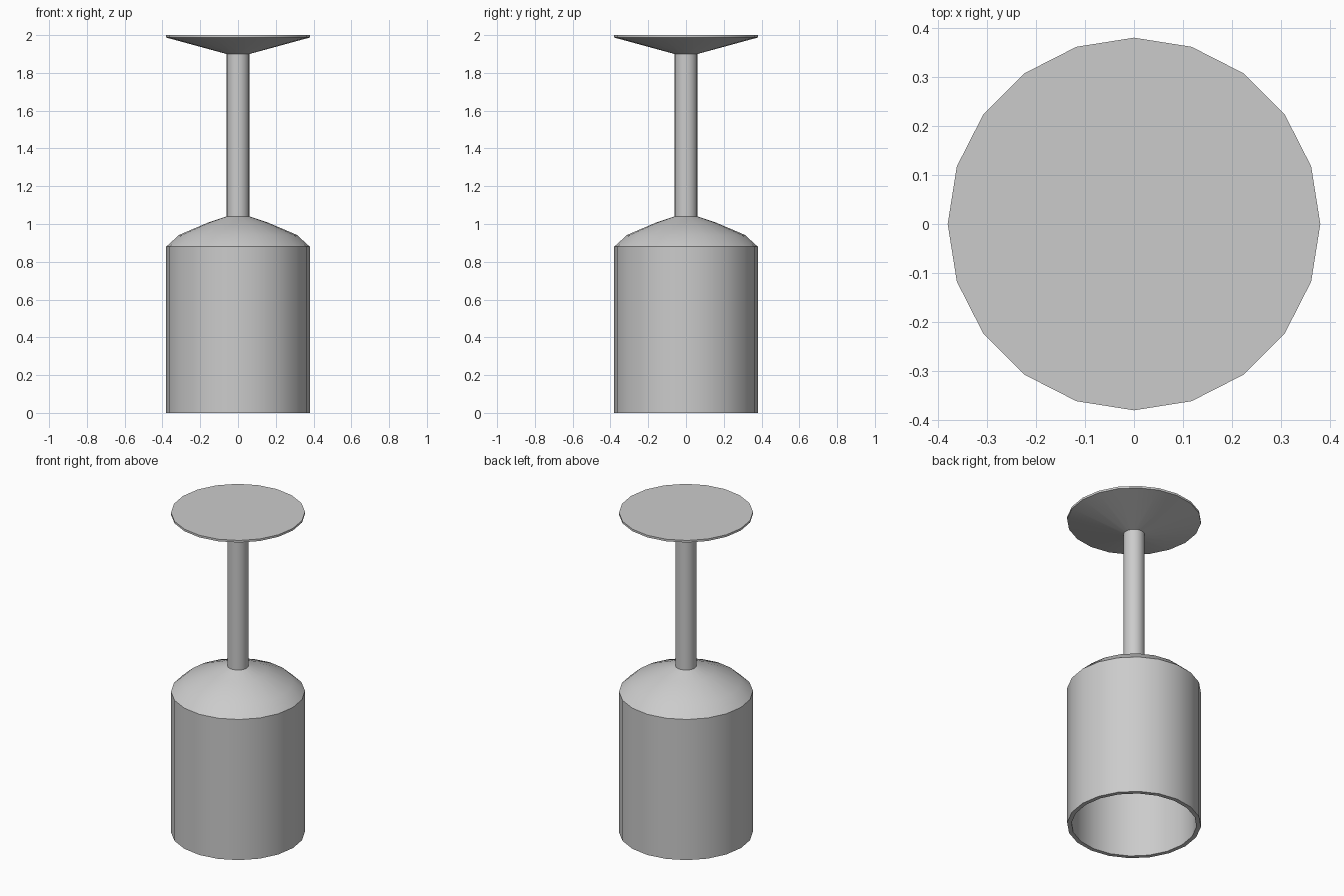
import bpy, bmesh, math

if "Cube" in bpy.data.objects:
    bpy.data.objects.remove(bpy.data.objects["Cube"])

SIDES = 20


def lathe(name, profile):
    """Revolve an (r, z) profile around z; points with r = 0 become poles."""
    bm = bmesh.new()
    rings = []
    for r, z in profile:
        if r == 0:
            rings.append([bm.verts.new((0, 0, z))] * SIDES)
        else:
            rings.append([bm.verts.new((r * math.cos(math.tau * i / SIDES),
                                        r * math.sin(math.tau * i / SIDES), z))
                          for i in range(SIDES)])
    for a, b in zip(rings, rings[1:]):
        for i in range(SIDES):
            j = (i + 1) % SIDES
            bm.faces.new(dict.fromkeys((a[i], a[j], b[j], b[i])))
    bmesh.ops.recalc_face_normals(bm, faces=bm.faces)
    mesh = bpy.data.meshes.new(name)
    bm.to_mesh(mesh)
    bm.free()
    obj = bpy.data.objects.new(name, mesh)
    bpy.context.collection.objects.link(obj)
    bpy.ops.object.select_all(action='DESELECT')
    obj.select_set(True)
    bpy.context.view_layer.objects.active = obj
    bpy.ops.object.shade_smooth_by_angle(angle=math.radians(30))
    return obj


# Upturned goblet: hollow bowl, rim, shoulder, stem and flared foot in one skin
inside = [(0, 1.015), (0.06, 1.01), (0.155, 0.98), (0.297, 0.92), (0.355, 0.87), (0.355, 0)]
outside = [(0.38, 0), (0.38, 0.88), (0.312, 0.942), (0.16, 1.007), (0.06, 1.04)]
stem_and_foot = [(0.06, 1.90), (0.38, 1.987), (0.38, 2.0), (0, 2.0)]
lathe("upturned_goblet", inside + outside + stem_and_foot)
